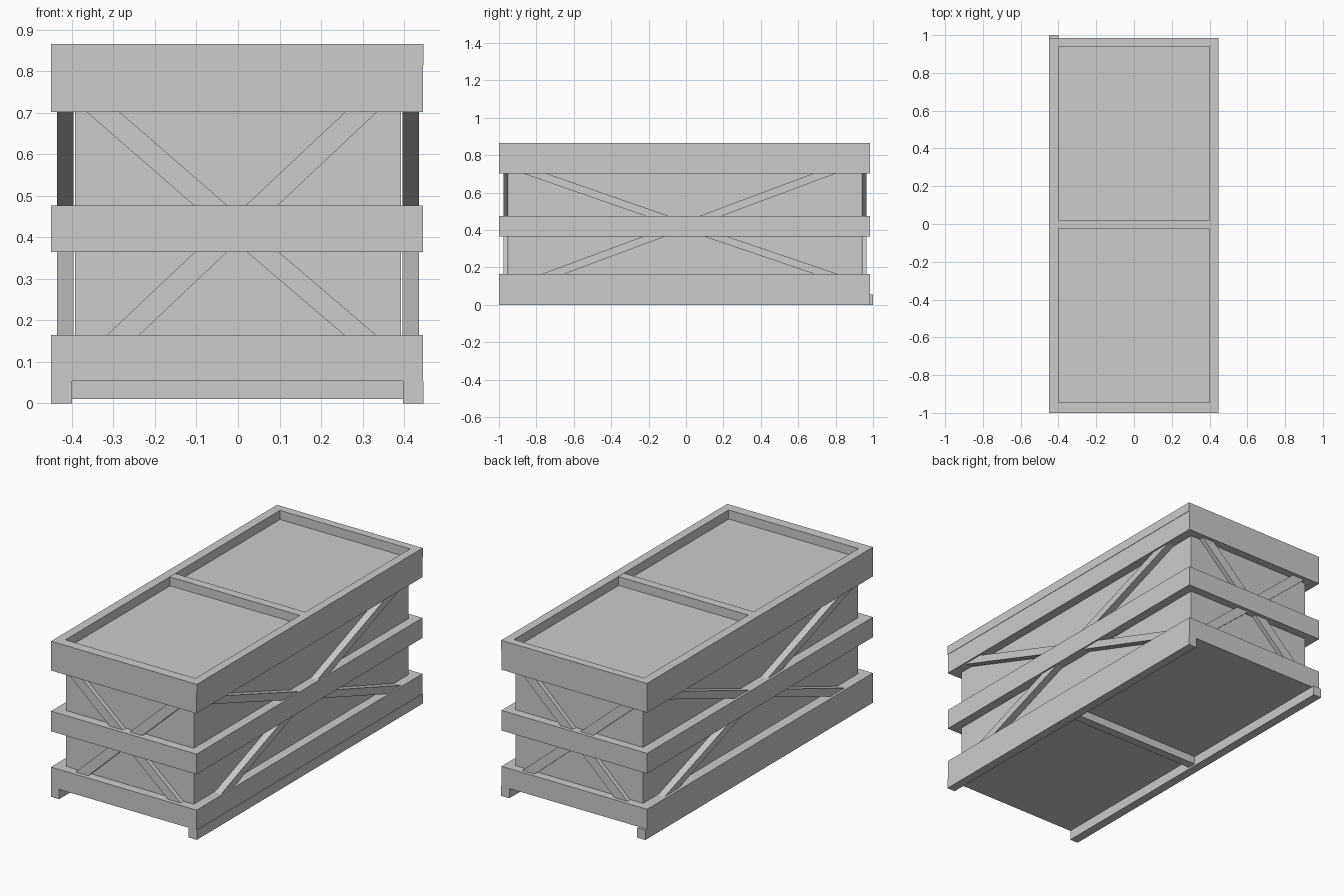
import bpy, bmesh

if "Cube" in bpy.data.objects:
    bpy.data.objects.remove(bpy.data.objects["Cube"])

# Overall extents: outer edge of the slats, and the inner box they wrap
X0, X1, Y0, Y1 = -0.45, 0.445, -1.0, 0.985
BX, BY0, BY1 = 0.393, -0.95, 0.938


def finish(name, bm):
    bmesh.ops.recalc_face_normals(bm, faces=bm.faces)
    mesh = bpy.data.meshes.new(name)
    bm.to_mesh(mesh)
    bm.free()
    obj = bpy.data.objects.new(name, mesh)
    bpy.context.collection.objects.link(obj)
    return obj


def prism(name, pts, offset):
    """Extrude a planar outline along the offset vector."""
    bm = bmesh.new()
    face = bm.faces.new([bm.verts.new(p) for p in pts])
    ext = bmesh.ops.extrude_face_region(bm, geom=[face], use_keep_orig=True)
    moved = [g for g in ext["geom"] if isinstance(g, bmesh.types.BMVert)]
    bmesh.ops.translate(bm, verts=moved, vec=offset)
    return finish(name, bm)


def box(name, x0, x1, y0, y1, z0, z1):
    return prism(name, [(x0, y0, z0), (x1, y0, z0), (x1, y1, z0), (x0, y1, z0)],
                 (0, 0, z1 - z0))


def ring(name, outer, inner, z0, z1):
    """Rectangular frame running round the crate."""
    bm = bmesh.new()
    loops = []
    for (x0, x1, y0, y1), z in ((outer, z0), (outer, z1), (inner, z1), (inner, z0)):
        loops.append([bm.verts.new((x, y, z)) for x, y in
                      ((x0, y0), (x1, y0), (x1, y1), (x0, y1))])
    for a in range(4):
        la, lb = loops[a], loops[(a + 1) % 4]
        for i in range(4):
            j = (i + 1) % 4
            bm.faces.new((la[i], la[j], lb[j], lb[i]))
    return finish(name, bm)


def brace(name, side, lo, hi, width, z0, z1, d0, d1):
    """Diagonal slat; lo/hi are its left edges where it meets the rails."""
    slope = (hi - lo) / (z1 - z0)
    e = 0.03  # hidden overlap behind the rails
    a, b = lo - slope * e, hi + slope * e
    uz = [(a, z0 - e), (a + width, z0 - e), (b + width, z1 + e), (b, z1 + e)]
    if side == "x":
        return prism(name, [(d0, u, z) for u, z in uz], (d1 - d0, 0, 0))
    return prism(name, [(u, d0, z) for u, z in uz], (0, d1 - d0, 0))


# Inner crate body
box("crate_body", -BX, BX, BY0, BY1, 0.054, 0.815)

# Three bands of slats and the raised lid rim
outer, inner = (X0, X1, Y0, Y1), (-BX, BX, BY0, BY1)
for name, z0, z1 in (("bottom_band", 0.054, 0.165), ("middle_band", 0.364, 0.476),
                     ("top_band", 0.702, 0.814)):
    ring(name, outer, inner, z0, z1)
ring("lid_rim", (X0, 0.447, Y0, Y1), (-0.40, 0.40, -0.945, 0.94), 0.814, 0.865)
box("lid_crossbar", -0.40, 0.40, -0.027, 0.022, 0.81, 0.864)

# Skids and floor crossbar
box("left_skid", X0, -0.40, Y0, 1.0, 0.0, 0.054)
box("right_skid", 0.397, 0.447, Y0, Y1, 0.0, 0.054)
box("floor_crossbar", -0.40, 0.40, -0.027, 0.022, 0.01, 0.056)

# Diagonal braces: (part, bottom edge, top edge, width, z range)
LOW, HIGH = (0.165, 0.364), (0.476, 0.702)
long_braces = [("upper_front", -0.22, -0.87, 0.125, HIGH),
               ("upper_back", 0.075, 0.68, 0.12, HIGH),
               ("lower_front", -0.77, -0.235, 0.12, LOW),
               ("lower_back", 0.685, 0.10, 0.125, LOW)]
end_braces = [("upper_left", -0.105, -0.365, 0.08, HIGH),
              ("upper_right", 0.018, 0.258, 0.077, HIGH),
              ("lower_left", -0.315, -0.105, 0.078, LOW),
              ("lower_right", 0.255, 0.022, 0.077, LOW)]
for side, s in (("left_side", -1), ("right_side", 1)):
    for n, lo, hi, w, (z0, z1) in long_braces:
        brace(f"{side}_{n}_brace", "x", lo, hi, w, z0, z1, s * 0.396, s * 0.436)
for side, d0, d1 in (("front", -0.952, -0.977), ("back", 0.94, 0.965)):
    for n, lo, hi, w, (z0, z1) in end_braces:
        brace(f"{side}_{n}_brace", "y", lo, hi, w, z0, z1, d0, d1)
